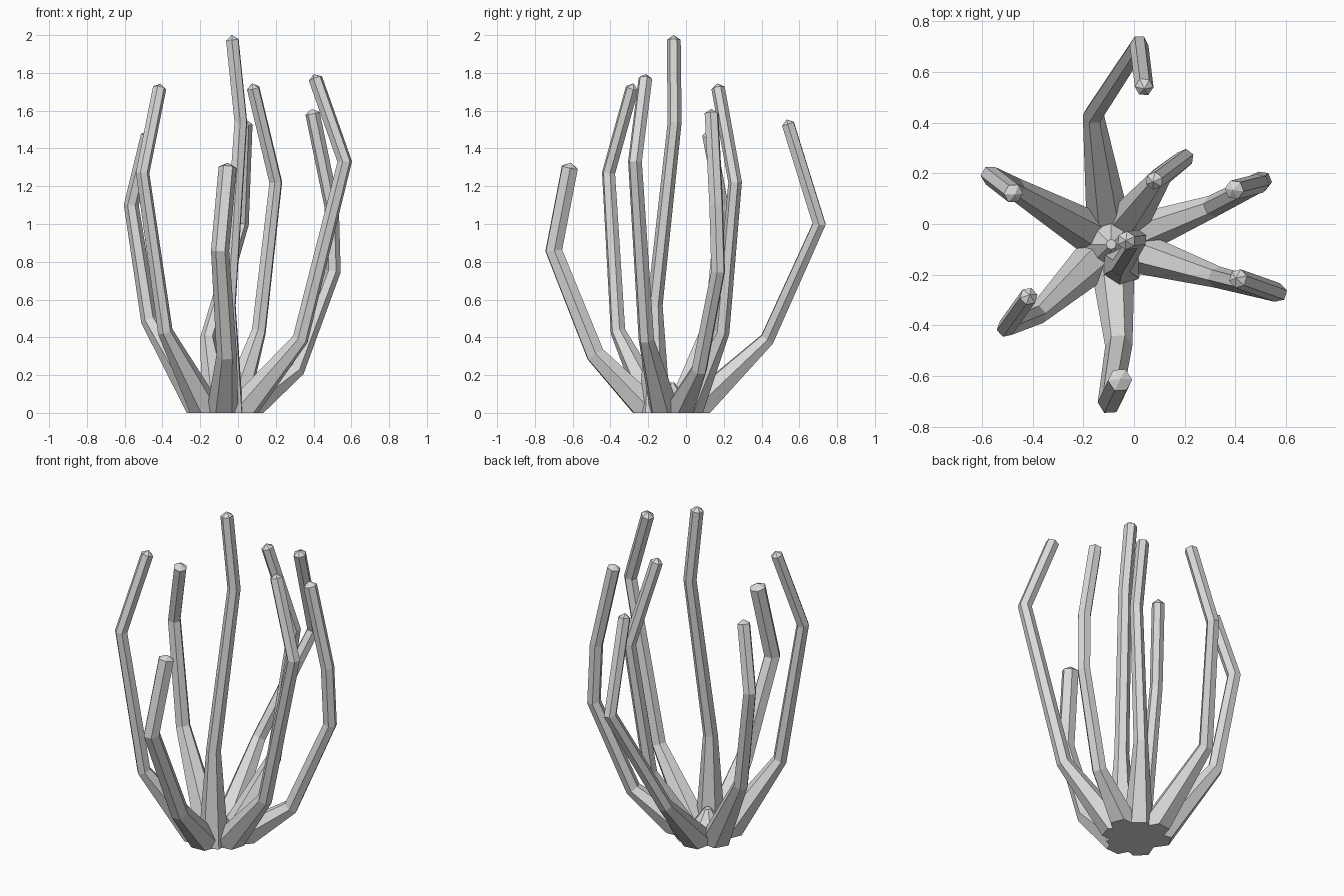
import bpy, bmesh
from math import cos, sin, tau
from mathutils import Vector

cube = bpy.data.objects.get("Cube")
if cube:
    bpy.data.objects.remove(cube, do_unlink=True)

grey = bpy.data.materials.new("light grey")
grey.use_nodes = True
colour = (0.7, 0.7, 0.7, 1)
grey.diffuse_color = colour
grey.node_tree.nodes["Principled BSDF"].inputs["Base Color"].default_value = colour

HUB = Vector((-0.09, -0.08, 0))
UP = Vector((0, 0, 1))
SIDES = 6


def add_object(name, bm):
    bmesh.ops.recalc_face_normals(bm, faces=bm.faces)
    mesh = bpy.data.meshes.new(name)
    bm.to_mesh(mesh)
    bm.free()
    mesh.materials.append(grey)
    obj = bpy.data.objects.new(name, mesh)
    bpy.context.collection.objects.link(obj)


def stem(name, knees, radius):
    """Six-sided mitred tube, flared at the ground, with a low pointed tip."""
    knees = [Vector(k) for k in knees]
    out = Vector((knees[0].x - HUB.x, knees[0].y - HUB.y, 0)).normalized()
    path = [HUB + out * 0.095] + knees
    dirs = [(b - a).normalized() for a, b in zip(path, path[1:])]
    radii = [0.085, radius * 1.12] + [radius] * (len(path) - 2)

    # Cross-section square to the first segment, carried along the path
    side = UP.cross(dirs[0]).normalized()
    top = dirs[0].cross(side)
    offsets = [side * cos(tau * i / SIDES) + top * sin(tau * i / SIDES)
               for i in range(SIDES)]
    bm = bmesh.new()
    rings = []
    for k, centre in enumerate(path):
        d = dirs[max(k - 1, 0)]
        if k == 0:
            normal = UP
        elif k < len(dirs):
            normal = (d + dirs[k]).normalized()
        else:
            normal = d
        offsets = [o - d * (o.dot(normal) / d.dot(normal)) for o in offsets]
        rings.append([bm.verts.new(centre + o * radii[k]) for o in offsets])
    for a, b in zip(rings, rings[1:]):
        for i in range(SIDES):
            j = (i + 1) % SIDES
            bm.faces.new((a[i], a[j], b[j], b[i]))
    bm.faces.new(rings[0])
    point = bm.verts.new(path[-1] + dirs[-1] * 0.025)
    for i in range(SIDES):
        bm.faces.new((rings[-1][i], rings[-1][(i + 1) % SIDES], point))
    add_object(name, bm)


# Stems: lower knee, upper knee, tip
stem("back_stem", [(-.16, .43, .39), (.02, .705, 1.0), (.04, .54, 1.53)], .037)
stem("back_left_stem", [(.11, .19, .43), (.2, .26, 1.22), (.08, .17, 1.72)], .036)
stem("left_stem", [(.31, .07, .23), (.505, .17, .75), (.495, .16, 1.1), (.395, .135, 1.585)], .039)
stem("front_left_stem", [(.33, -.21, .39), (.565, -.27, 1.33), (.41, -.215, 1.77)], .038)
stem("centre_stem", [(-.05, -.165, .57), (.015, -.06, 1.54), (-.03, -.065, 1.975)], .037)
stem("front_stem", [(-.06, -.48, .31), (-.095, -.7, .86), (-.055, -.615, 1.3)], .048)
stem("front_right_stem", [(-.385, -.36, .43), (-.505, -.41, 1.27), (-.415, -.285, 1.72)], .036)
stem("back_right_stem", [(-.47, .14, .49), (-.565, .19, 1.1), (-.475, .12, 1.47)], .039)

# Solid root where the stems join
bm = bmesh.new()
bmesh.ops.create_cone(bm, cap_ends=True, segments=8, radius1=0.14, radius2=0.02, depth=0.16)
bmesh.ops.translate(bm, verts=bm.verts, vec=HUB + UP * 0.08)
add_object("root", bm)
